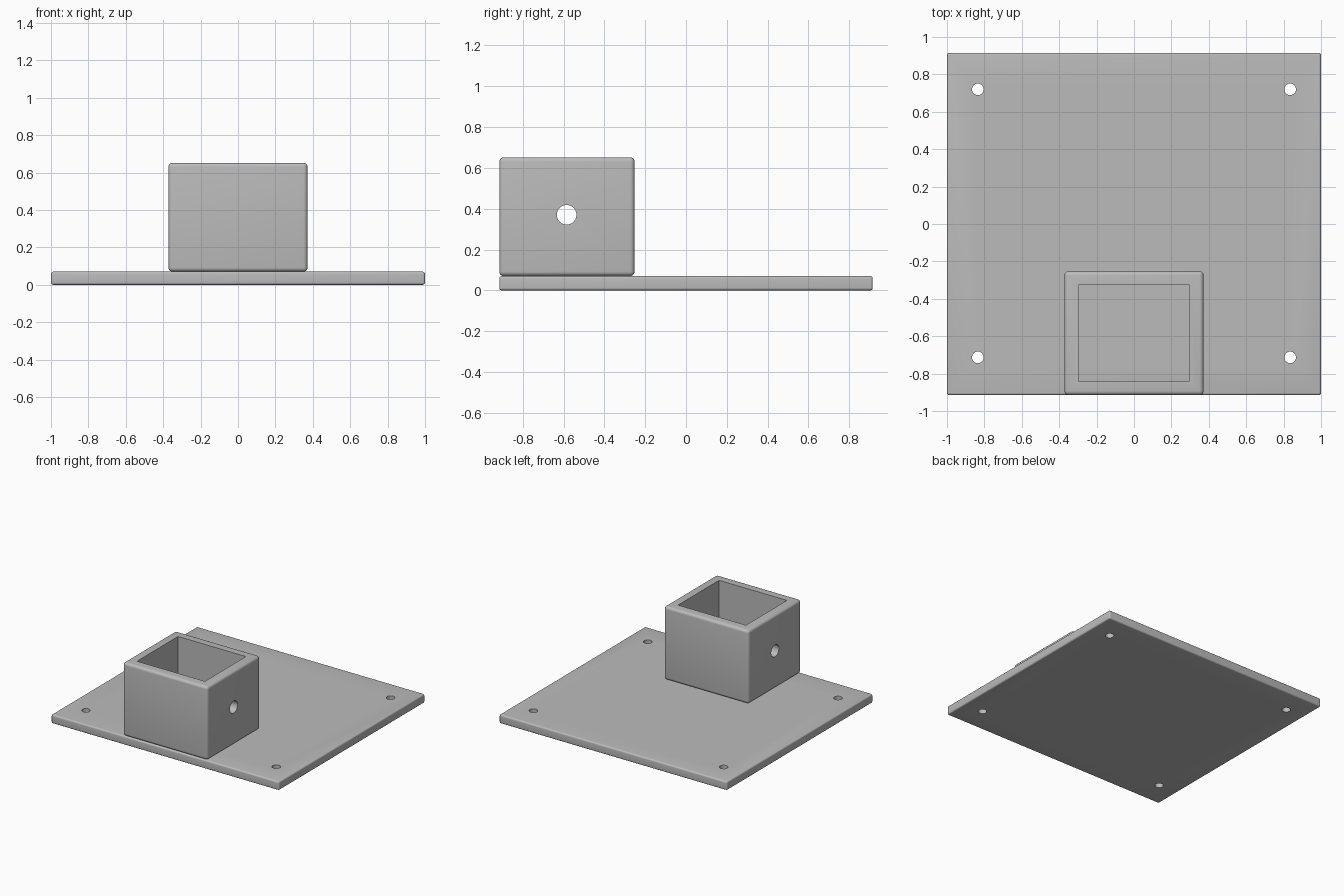
import bpy
import math

default = bpy.data.objects.get("Cube")
if default:
    bpy.data.objects.remove(default, do_unlink=True)

steel = bpy.data.materials.new("grey_steel")
steel.use_nodes = True
GREY = (0.5, 0.5, 0.5, 1)
steel.diffuse_color = GREY
steel.node_tree.nodes["Principled BSDF"].inputs["Base Color"].default_value = GREY


def box(name, low, high):
    """Box between two opposite corners."""
    centre = [(a + b) / 2 for a, b in zip(low, high)]
    bpy.ops.mesh.primitive_cube_add(size=1, location=centre)
    obj = bpy.context.object
    obj.name = name
    obj.scale = [b - a for a, b in zip(low, high)]
    bpy.ops.object.transform_apply(location=False, rotation=False, scale=True)
    obj.data.materials.append(steel)
    return obj


def drill(radius, depth, location, rotation=(0, 0, 0)):
    """Cylindrical cutter."""
    bpy.ops.mesh.primitive_cylinder_add(vertices=48, radius=radius, depth=depth,
                                        location=location, rotation=rotation)
    obj = bpy.context.object
    obj.name = "hole_cutter"
    obj.data.materials.append(steel)
    return obj


def finish(obj, rounding, cutters):
    """Round the outer edges, then cut the openings and shade."""
    bevel = obj.modifiers.new("rounded_edges", 'BEVEL')
    bevel.width = rounding
    bevel.segments = 5
    for cutter in cutters:
        cut = obj.modifiers.new("opening", 'BOOLEAN')
        cut.operation = 'DIFFERENCE'
        cut.solver = 'EXACT'
        cut.object = cutter
        cutter.hide_render = True
    bpy.ops.object.select_all(action='DESELECT')
    obj.select_set(True)
    bpy.context.view_layer.objects.active = obj
    for modifier in list(obj.modifiers):
        bpy.ops.object.modifier_apply(modifier=modifier.name)
    for cutter in cutters:
        bpy.data.objects.remove(cutter, do_unlink=True)
    bpy.ops.object.shade_smooth_by_angle(angle=math.radians(30))


# Base plate with a mounting hole near each corner
plate = box("base_plate", (-1, -0.915, 0), (1, 0.915, 0.07))
finish(plate, 0.012, [drill(0.031, 0.4, (x, y, 0.035))
                      for x in (-0.835, 0.835) for y in (-0.713, 0.72)])

# Square open-topped socket, flush with the front edge, with a cross pin hole
socket = box("post_socket", (-0.372, -0.915, 0.07), (0.372, -0.252, 0.652))
cavity = box("cavity_cutter", (-0.298, -0.84, -0.1), (0.298, -0.326, 0.9))
pin_hole = drill(0.048, 1.2, (0, -0.585, 0.37), (0, math.pi / 2, 0))
finish(socket, 0.022, [cavity, pin_hole])
